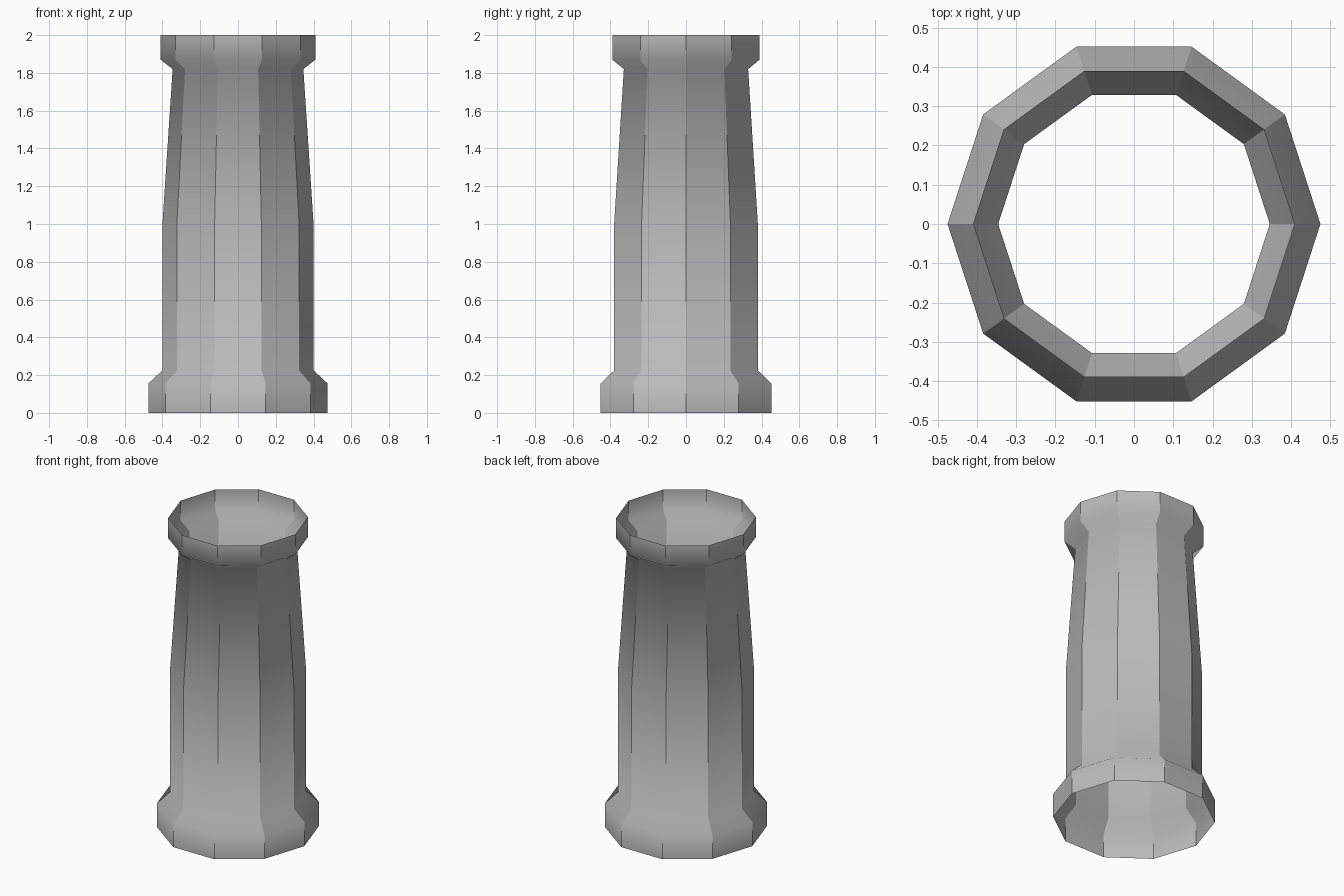
import bpy, bmesh, math

cube = bpy.data.objects.get("Cube")
if cube:
    bpy.data.objects.remove(cube, do_unlink=True)

SIDES = 10
# Radius and height from the foot to the rim
PROFILE = [(0.475, 0), (0.475, 0.155), (0.4, 0.225), (0.4, 1.0),
           (0.346, 1.82), (0.41, 1.87), (0.41, 2.0)]

stone = bpy.data.materials.new("grey_stone")
stone.use_nodes = True
colour = (0.5, 0.5, 0.5, 1)
stone.diffuse_color = colour
stone.node_tree.nodes["Principled BSDF"].inputs["Base Color"].default_value = colour


def ring(bm, radius, z):
    step = math.tau / SIDES
    return [bm.verts.new((radius * math.cos(i * step), radius * math.sin(i * step), z))
            for i in range(SIDES)]


# Open tapered shaft with a flared foot and rim
bm = bmesh.new()
rings = [ring(bm, r, z) for r, z in PROFILE]
for low, high in zip(rings, rings[1:]):
    for i in range(SIDES):
        j = (i + 1) % SIDES
        face = bm.faces.new((low[i], low[j], high[j], high[i]))
        face.smooth = True
    # Keep the corners between the sides crisp
    for a, b in zip(low, high):
        bm.edges.get((a, b)).smooth = False

mesh = bpy.data.meshes.new("column_shell")
bm.to_mesh(mesh)
bm.free()
mesh.materials.append(stone)
column = bpy.data.objects.new("column_shell", mesh)
bpy.context.collection.objects.link(column)
